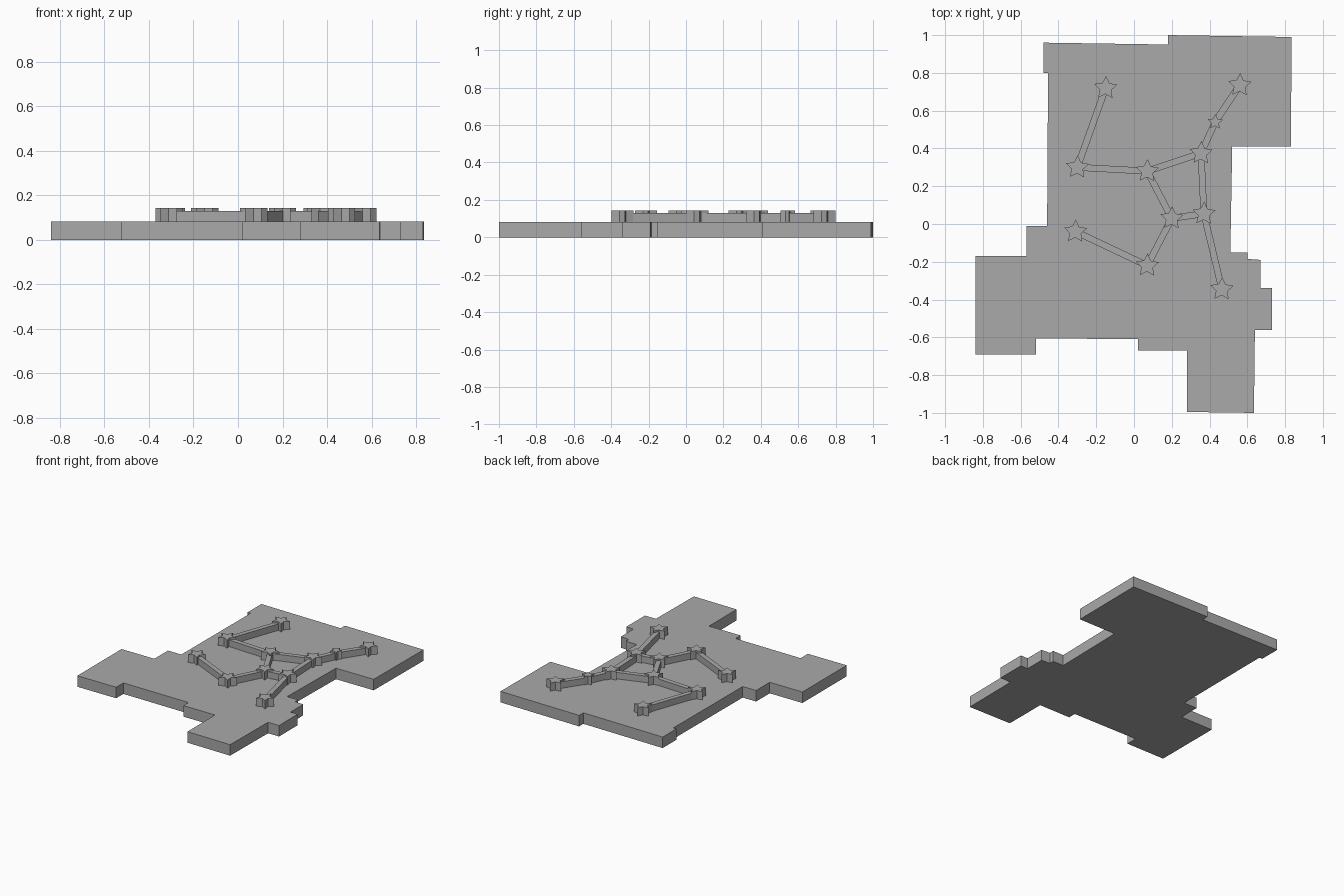
import bpy, bmesh
from math import sin, cos, pi, radians
from mathutils import Vector

if "Cube" in bpy.data.objects:
    bpy.data.objects.remove(bpy.data.objects["Cube"])

PLATE_TOP, LINK_TOP, STAR_TOP = 0.082, 0.13, 0.143

grey = bpy.data.materials.new("plain_grey")
grey.use_nodes = True
grey.diffuse_color = (0.4, 0.4, 0.4, 1)
grey.node_tree.nodes["Principled BSDF"].inputs["Base Color"].default_value = (0.4, 0.4, 0.4, 1)


def prism(name, outline, bottom, top):
    """Extrude a flat outline from bottom to top."""
    bm = bmesh.new()
    face = bm.faces.new([bm.verts.new((x, y, bottom)) for x, y in outline])
    new = bmesh.ops.extrude_face_region(bm, geom=[face])["geom"]
    verts = [v for v in new if isinstance(v, bmesh.types.BMVert)]
    bmesh.ops.translate(bm, verts=verts, vec=(0, 0, top - bottom))
    bmesh.ops.recalc_face_normals(bm, faces=bm.faces)
    mesh = bpy.data.meshes.new(name)
    bm.to_mesh(mesh)
    bm.free()
    mesh.materials.append(grey)
    obj = bpy.data.objects.new(name, mesh)
    bpy.context.collection.objects.link(obj)
    return obj


# Stepped base plate
prism("base_plate", [
    (-0.48, 0.96), (0.18, 0.95), (0.18, 1.0), (0.835, 0.99), (0.83, 0.41),
    (0.52, 0.41), (0.51, -0.15), (0.60, -0.15), (0.60, -0.185), (0.67, -0.19),
    (0.67, -0.34), (0.73, -0.34), (0.73, -0.56), (0.64, -0.56), (0.635, -1.0),
    (0.28, -0.995), (0.28, -0.67), (0.02, -0.67), (0.02, -0.61), (-0.52, -0.605),
    (-0.52, -0.69), (-0.84, -0.69), (-0.84, -0.17), (-0.57, -0.17),
    (-0.57, -0.01), (-0.46, -0.01), (-0.455, 0.80), (-0.48, 0.80)], 0, PLATE_TOP)

# Raised stars: x, y, radius
stars = {
    "upper_right": (-0.15, 0.72, 0.064),
    "middle_right": (-0.30, 0.30, 0.064),
    "centre": (0.07, 0.28, 0.064),
    "shoulder": (0.355, 0.375, 0.064),
    "small": (0.43, 0.54, 0.042),
    "upper_left": (0.56, 0.735, 0.064),
    "inner": (0.20, 0.03, 0.064),
    "outer": (0.37, 0.055, 0.064),
    "lower": (0.07, -0.22, 0.064),
    "lower_right": (-0.31, -0.04, 0.064),
    "lower_left": (0.465, -0.345, 0.064),
}
for name, (x, y, r) in stars.items():
    points = []
    for i in range(10):
        a = radians(88) + i * pi / 5
        d = r if i % 2 == 0 else r * 0.5
        points.append((x + d * cos(a), y + d * sin(a)))
    prism(name + "_star", points, PLATE_TOP, STAR_TOP)

# Bars joining the stars
links = [("upper_right", "middle_right"), ("middle_right", "centre"),
         ("centre", "shoulder"), ("shoulder", "small"), ("small", "upper_left"),
         ("centre", "inner"), ("inner", "outer"), ("shoulder", "outer"),
         ("outer", "lower_left"), ("inner", "lower"), ("lower", "lower_right")]
for first, second in links:
    a, b = Vector(stars[first][:2]), Vector(stars[second][:2])
    along = (b - a).normalized()
    side = Vector((-along.y, along.x)) * 0.0175
    a, b = a + along * 0.02, b - along * 0.02
    prism(first + "_to_" + second + "_bar",
          [a + side, b + side, b - side, a - side], PLATE_TOP, LINK_TOP)
